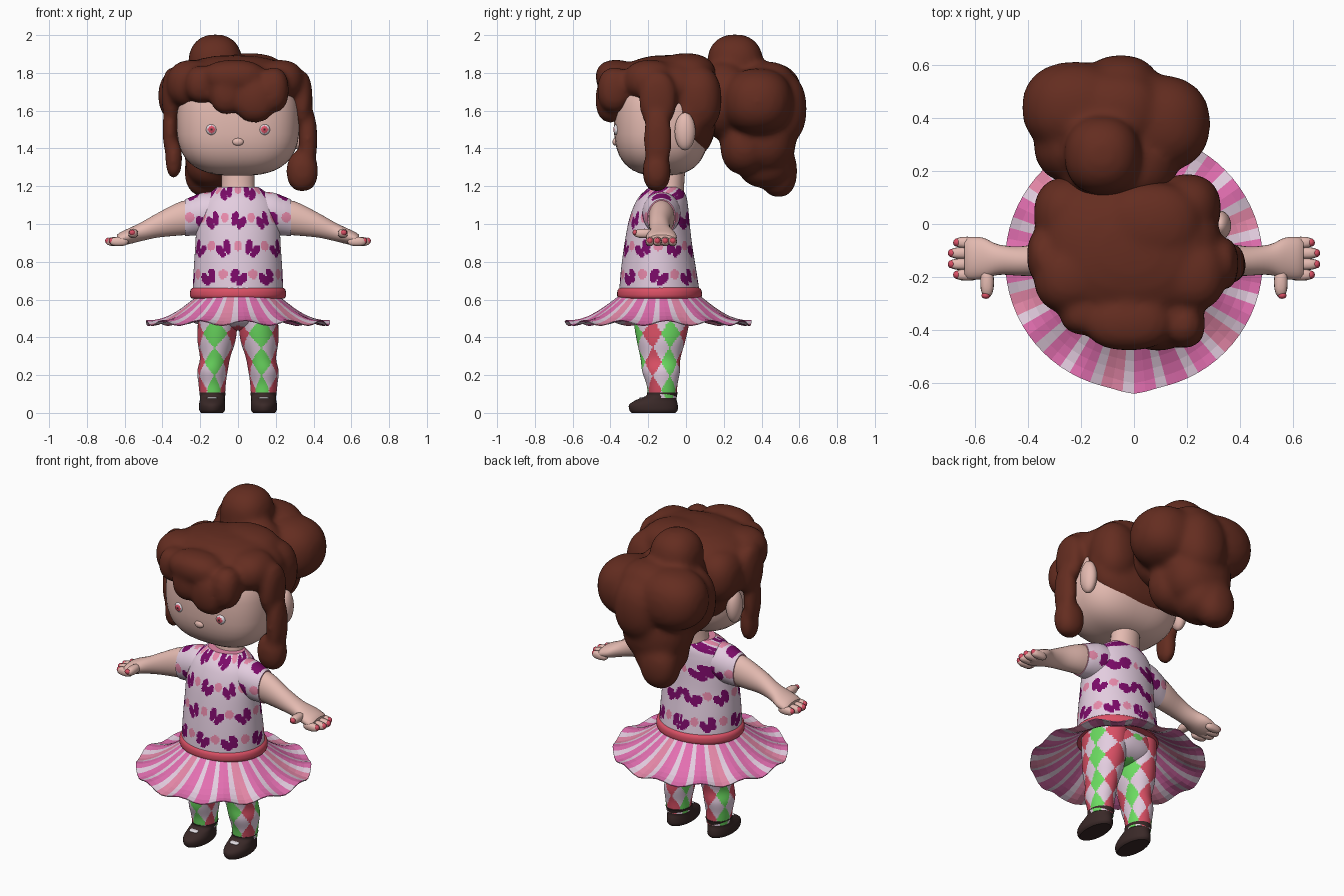
import bpy, bmesh, math
from mathutils import Vector

if "Cube" in bpy.data.objects:
    bpy.data.objects.remove(bpy.data.objects["Cube"])

# ---------- colours ----------
COLS = {
    "skin": (.78, .495, .44), "hair_brown": (.128, .026, .0145), "pale_lilac": (.77, .61, .74),
    "purple": (.20, .003, .14), "light_pink": (.80, .25, .40), "red": (.70, .08, .13),
    "green": (.15, .72, .12), "hot_pink": (.77, .16, .44), "shoe_dark": (.042, .022, .021),
    "white": (.85, .80, .85)}
MATS = {}
for n, c in COLS.items():
    MATS[n] = bpy.data.materials.new(n)
    MATS[n].diffuse_color = (*c, 1)


def finish(bm, name, mats, rule=None, smooth=True):
    """Turn a bmesh into an object; rule(face centre) gives the material index."""
    bmesh.ops.recalc_face_normals(bm, faces=bm.faces)
    for f in bm.faces:
        f.smooth = smooth and len(f.verts) < 5
        if rule:
            f.material_index = rule(f.calc_center_median())
    me = bpy.data.meshes.new(name)
    bm.to_mesh(me)
    bm.free()
    for m in mats:
        me.materials.append(MATS[m])
    ob = bpy.data.objects.new(name, me)
    bpy.context.collection.objects.link(ob)
    return ob


def add_blob(bm, c, r, p=1.0, seg=32):
    """Ellipsoid; p below 1 makes it boxier."""
    g = bmesh.ops.create_uvsphere(bm, u_segments=seg, v_segments=seg // 2, radius=1)
    for v in g["verts"]:
        v.co = Vector([c[i] + r[i] * math.copysign(abs(v.co[i]) ** p, v.co[i]) for i in range(3)])


def blob(name, c, r, mats, p=1.0, rule=None, seg=32):
    bm = bmesh.new()
    add_blob(bm, c, r, p, seg)
    return finish(bm, name, mats, rule)


def spline(keys, u):
    """Catmull-Rom through rows of numbers."""
    i = min(int(u), len(keys) - 2)
    t = u - i
    a, b, c, d = (keys[max(0, min(len(keys) - 1, i + k))] for k in (-1, 0, 1, 2))
    return [.5 * (2 * q + (r - p) * t + (2 * p - 5 * q + 4 * r - s) * t * t
                  + (3 * q - p - 3 * r + s) * t ** 3) for p, q, r, s in zip(a, b, c, d)]


def loft(name, keys, mats, axis="z", n=32, m=16, side=1, rule=None):
    """Elliptic tube; each key is (position, centre a, centre b, radius a, radius b)."""
    bm = bmesh.new()
    rings = []
    for j in range(m + 1):
        t, ca, cb, ra, rb = spline(keys, j / m * (len(keys) - 1))
        ring = []
        for i in range(n):
            a = 2 * math.pi * i / n
            p, q = ca + ra * math.cos(a), cb + rb * math.sin(a)
            x, y, z = (p, q, t) if axis == "z" else (t, p, q)
            ring.append(bm.verts.new((x * side, y, z)))
        rings.append(ring)
    for A, B in zip(rings, rings[1:]):
        for i in range(n):
            k = (i + 1) % n
            bm.faces.new((A[i], A[k], B[k], B[i]))
    bm.faces.new(rings[0])
    bm.faces.new(rings[-1])
    return finish(bm, name, mats, rule)


def fused(name, blobs, mats, soften):
    """Union of ellipsoids blended into one soft mass."""
    bm = bmesh.new()
    for b in blobs:
        add_blob(bm, b[:3], b[3:6], .88, 24)
    ob = finish(bm, name, mats)
    r = ob.modifiers.new("Fuse", 'REMESH')
    r.mode, r.voxel_size, r.use_smooth_shade = 'VOXEL', .016, True
    s = ob.modifiers.new("Soften", 'SMOOTH')
    s.factor, s.iterations = .5, soften


# ---------- pattern rules ----------
def cloth(u, z):
    """Staggered butterflies and small blossoms: 0 ground, 1 butterfly, 2 blossom."""
    row = round((z - .715) / .15)
    v = z - .715 - row * .15
    s = (u + (row % 2) * .085) / .17
    col = round(s)
    d = (s - col) * .17
    a = .5 if (row + col) % 2 else -.5
    p, q = d * math.cos(a) + v * math.sin(a), v * math.cos(a) - d * math.sin(a)
    if math.hypot((abs(p) - .027) / .021, (q - .012) / .03) < 1 or \
            math.hypot((abs(p) - .018) / .017, (q + .018) / .018) < 1 or abs(p) < .012 and abs(q) < .012:
        return 1
    e = (s - math.floor(s) - .5) * .17
    return 2 if math.hypot(e, v - .02) < .026 else 0


def torso(c):
    return cloth(math.atan2(c.x, -(c.y + .14)) * min(.22, .03 + math.hypot(c.x, c.y + .14)), c.z)


def diamonds(c):
    """Harlequin tights: 0 ground, 1 green, 2 red."""
    cx = .125 if c.x > 0 else -.125
    u = (math.atan2(c.x - cx, -(c.y + .13)) / (2 * math.pi)) * 6
    v = (c.z - .42) / .15
    col = round(u)
    return 1 + col % 2 if abs(u - col) + abs(v - round(v)) < .52 else 0


# ---------- head ----------
blob("head", (0, -.13, 1.54), (.325, .252, .285), ["skin"], .74, seg=48)
blob("nose", (0, -.375, 1.435), (.03, .014, .02), ["skin"], seg=16)
loft("neck", [(1.12, 0, -.09, .1, .08), (1.2, 0, -.08, .088, .07), (1.34, 0, -.07, .088, .07)], ["skin"])
for s, tag in ((1, "right"), (-1, "left")):
    blob("ear_" + tag, (s * .325, -.005, 1.49), (.042, .055, .1), ["skin"])

    def iris(c, s=s):
        d = math.hypot(c.x - s * .14, c.z - 1.5)
        return 2 if d < .007 else 1 if d < .019 and c.y < -.36 else 0
    blob("eye_" + tag, (s * .14, -.366, 1.5), (.029, .019, .029), ["white", "red", "shoe_dark"], rule=iris)

# ---------- hair ----------
fused("hair_cap", [
    (-.015, -.1, 1.72, .35, .28, .175), (0, .025, 1.6, .325, .14, .25), (.06, 0, 1.79, .2, .16, .115),
    (-.24, -.2, 1.74, .14, .14, .13), (.22, -.19, 1.76, .13, .14, .11),
    (-.25, .04, 1.68, .13, .14, .15), (.2, .06, 1.66, .13, .13, .18),
    (-.02, -.37, 1.78, .17, .11, .09), (-.19, -.34, 1.74, .09, .08, .1),
    (-.06, -.4, 1.69, .09, .07, .11), (.09, -.4, 1.66, .11, .08, .125), (.19, -.38, 1.71, .08, .09, .12),
    (.34, -.15, 1.66, .055, .10, .15), (.37, -.15, 1.45, .05, .075, .17), (.34, -.155, 1.28, .085, .075, .11),
    (-.35, -.12, 1.68, .055, .1, .15), (-.36, -.13, 1.5, .04, .065, .15), (-.34, -.13, 1.35, .045, .065, .11),
], ["hair_brown"], 10)
fused("ponytail", [
    (-.12, .26, 1.85, .145, .15, .155), (-.06, .2, 1.66, .22, .14, .21), (-.21, .3, 1.62, .17, .15, .2),
    (-.22, .44, 1.68, .205, .175, .175), (.09, .38, 1.65, .2, .185, .175), (-.06, .43, 1.73, .17, .15, .13),
    (-.05, .49, 1.61, .155, .15, .2), (-.1, .41, 1.46, .205, .175, .2), (-.05, .31, 1.42, .17, .13, .16),
    (-.13, .42, 1.33, .15, .15, .14), (-.17, .49, 1.28, .115, .1, .14),
], ["hair_brown"], 14)

# ---------- top ----------
TOP = ["pale_lilac", "purple", "light_pink"]
loft("shirt", [(.62, 0, -.14, .24, .215), (.75, 0, -.145, .235, .2), (.9, 0, -.147, .225, .178),
               (1.02, 0, -.142, .22, .16), (1.1, 0, -.132, .205, .142), (1.15, 0, -.122, .17, .122),
               (1.195, 0, -.11, .11, .085)], TOP, n=220, m=110, rule=torso)

# ---------- skirt and belt ----------
loft("belt", [(.605, 0, -.14, .243, .213), (.618, 0, -.14, .254, .224), (.65, 0, -.14, .252, .222),
              (.665, 0, -.14, .235, .205)], ["red"], n=48, m=9)
bm = bmesh.new()
rows, N = [], 72
for j in range(8):
    t = j / 7
    ring = []
    for i in range(N):
        a = 2 * math.pi * i / N
        point = .015 * t * math.exp(-((a - 1.5 * math.pi) / .12) ** 2)
        r = .215 + .272 * t + point
        z = .62 - .142 * math.sin(t * math.pi / 2) + .014 * t * t * math.sin(12 * a + .6)
        ring.append(bm.verts.new((r * math.cos(a), -.14 + r * math.sin(a), z)))
    rows.append(ring)
for A, B in zip(rows, rows[1:]):
    for i in range(N):
        k = (i + 1) % N
        bm.faces.new((A[i], A[k], B[k], B[i]))


def stripes(c):
    k = int((math.atan2(c.y + .14, c.x) % (2 * math.pi)) / (2 * math.pi) * N)
    return (0, 0, 1, 2, 2, 1, 0, 0, 1, 0, 0, 1)[k % 12]


skirt = finish(bm, "skirt", ["hot_pink", "pale_lilac", "light_pink"], stripes, smooth=False)
sol = skirt.modifiers.new("Thickness", 'SOLIDIFY')
sol.thickness = .005
blob("tights_hips", (0, -.13, .56), (.205, .165, .125), ["pale_lilac", "green", "red"], .9, diamonds, 96)

# ---------- limbs, mirrored ----------
for s, tag in ((1, "right"), (-1, "left")):
    # sleeve, arm and hand
    loft("sleeve_" + tag, [(.08, -.13, 1.06, .105, .11), (.18, -.13, 1.055, .1, .112),
                           (.24, -.13, 1.043, .088, .104), (.28, -.13, 1.033, .075, .097)],
         TOP, "x", 80, 36, s, lambda c: cloth(c.x, c.z))
    loft("arm_" + tag, [(.2, -.13, 1.04, .07, .092), (.3, -.13, 1.03, .068, .09), (.42, -.14, .995, .056, .066),
                        (.51, -.135, .96, .057, .05), (.57, -.13, .938, .078, .043),
                        (.62, -.13, .922, .08, .036), (.64, -.13, .917, .07, .026)], ["skin"], "x", 28, 24, s)
    for i, (y, tip) in enumerate(((-.07, .68), (-.11, .7), (-.152, .7), (-.192, .68))):
        blob(f"finger_{tag}_{i}", (s * (tip - .05), y, .907), (.05, .022, .024), ["skin"], .8, seg=16)
        blob(f"nail_{tag}_{i}", (s * (tip - .012), y, .911), (.016, .016, .017), ["red"], seg=12)
    blob("thumb_" + tag, (s * .555, -.22, .95), (.026, .058, .025), ["skin"], .85, seg=16)
    blob("thumb_nail_" + tag, (s * .56, -.27, .955), (.017, .013, .015), ["red"], seg=12)
    # tights
    loft("leg_" + tag, [(.08, .135, -.125, .066, .075), (.15, .137, -.127, .072, .082), (.22, .135, -.132, .08, .1),
                        (.29, .122, -.135, .08, .106), (.38, .114, -.132, .1, .128),
                        (.47, .108, -.13, .105, .145), (.62, .1, -.13, .11, .16)],
         ["pale_lilac", "green", "red"], "z", 84, 84, s, diamonds)
    # shoe with pale strap
    loft("shoe_" + tag, [(0, .137, -.172, .058, .115), (.015, .137, -.172, .068, .128), (.045, .137, -.172, .069, .128),
                         (.07, .136, -.155, .066, .105), (.09, .135, -.13, .067, .082), (.107, .135, -.125, .07, .082)],
         ["shoe_dark"], "z", 32, 18, s)
    blob("shoe_strap_" + tag, (s * .137, -.228, .078), (.028, .018, .007), ["white"], .6, seg=16)

for m in bpy.data.materials:
    if m.users and not m.is_grease_pencil:
        m.use_nodes = True
        m.node_tree.nodes["Principled BSDF"].inputs["Base Color"].default_value = m.diffuse_color
